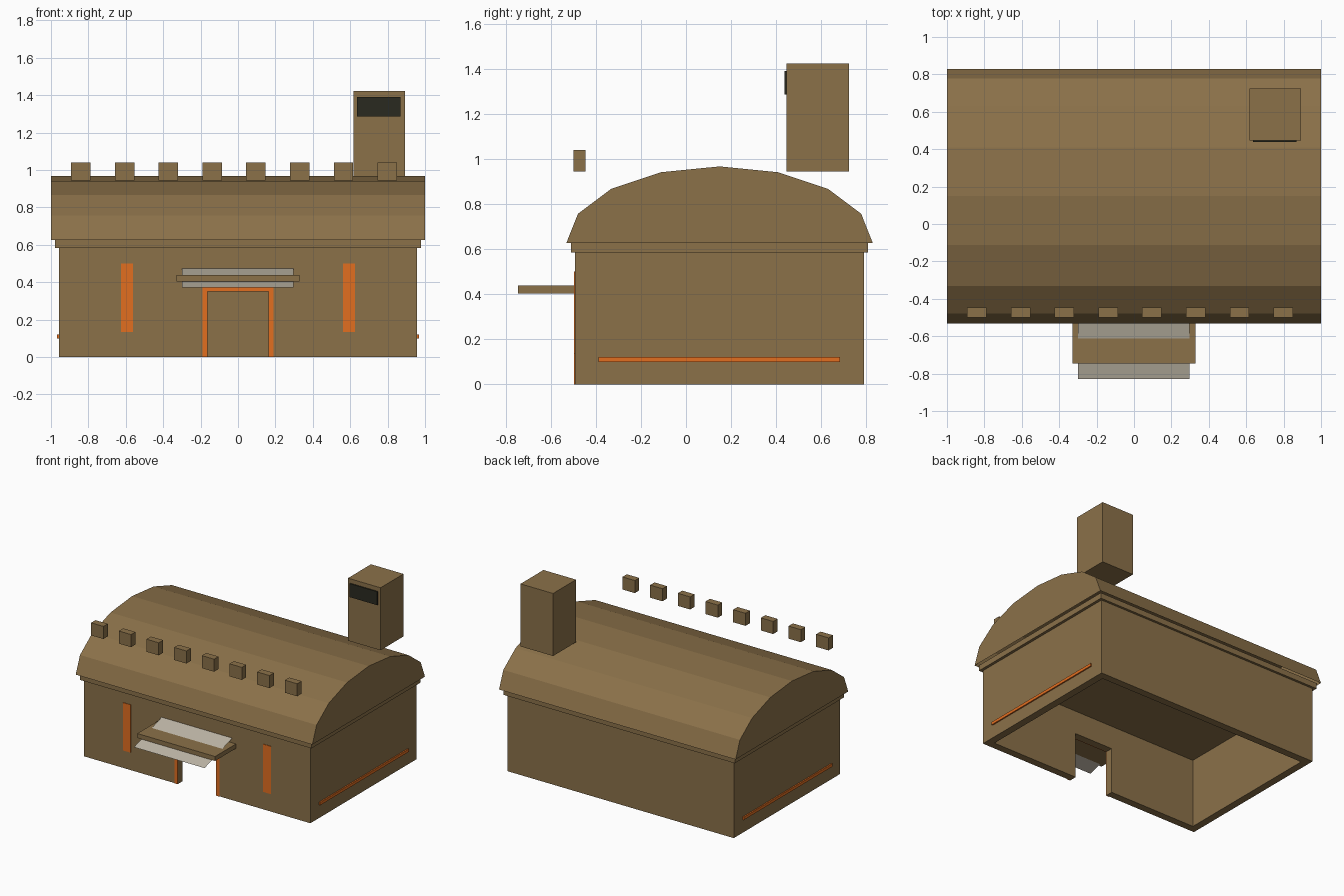
import bpy, bmesh, math

if "Cube" in bpy.data.objects:
    bpy.data.objects.remove(bpy.data.objects["Cube"])


def material(name, srgb):
    m = bpy.data.materials.new(name)
    m.diffuse_color = [(c / 255 / 12.92 if c < 11 else ((c / 255 + 0.055) / 1.055) ** 2.4)
                       for c in srgb] + [1.0]
    m.use_nodes = True
    m.node_tree.nodes["Principled BSDF"].inputs["Base Color"].default_value = m.diffuse_color
    return m


BROWN = material("clay_brown", (139, 113, 73))
ORANGE = material("orange_trim", (226, 110, 32))
DARK = material("dark_vent", (42, 42, 32))
PALE = material("pale_cloth", (190, 182, 166))


def finish(name, bm, mat):
    bmesh.ops.recalc_face_normals(bm, faces=bm.faces)
    mesh = bpy.data.meshes.new(name)
    bm.to_mesh(mesh)
    bm.free()
    mesh.materials.append(mat)
    ob = bpy.data.objects.new(name, mesh)
    bpy.context.collection.objects.link(ob)
    return ob


def box(name, x, y, z, mat):
    """Box from (min, max) ranges on each axis."""
    bm = bmesh.new()
    bmesh.ops.create_cube(bm, size=1)
    for v in bm.verts:
        v.co = [r[0] if c < 0 else r[1] for c, r in zip(v.co, (x, y, z))]
    return finish(name, bm, mat)


def cut(target, cutter):
    cutter.hide_render = True
    mod = target.modifiers.new("cut", 'BOOLEAN')
    mod.operation = 'DIFFERENCE'
    mod.solver = 'EXACT'
    mod.object = cutter
    bpy.context.view_layer.objects.active = target
    bpy.ops.object.modifier_apply(modifier=mod.name)
    bpy.data.objects.remove(cutter)


# Hollow walls, open underneath, with a doorway in the front
W, FRONT, BACK, T = 0.957, -0.493, 0.79, 0.057
walls = box("walls", (-W, W), (FRONT, BACK), (0, 0.585), BROWN)
cut(walls, box("room_cutter", (-W + T, W - T), (FRONT + T, BACK - T), (-0.2, 0.529), BROWN))
cut(walls, box("door_cutter", (-0.163, 0.163), (FRONT - 0.1, FRONT + 0.15), (-0.1, 0.35), BROWN))

# Cornice under the roof
box("cornice", (-0.978, 0.978), (-0.51, 0.808), (0.584, 0.627), BROWN)

# Barrel roof: half ellipse of eight sides, extruded along x, open underneath
bm = bmesh.new()
arc = [bm.verts.new((-1, 0.149 - 0.68 * math.cos(math.pi * i / 8),
                     0.627 + 0.34 * math.sin(math.pi * i / 8))) for i in range(9)]
end = bm.faces.new(arc)
ext = bmesh.ops.extrude_face_region(bm, geom=[end])
for v in ext["geom"]:
    if isinstance(v, bmesh.types.BMVert):
        v.co.x = 1
bmesh.ops.recalc_face_normals(bm, faces=bm.faces)
underside = [f for f in bm.faces if f.calc_center_median().z < 0.63]
bmesh.ops.delete(bm, geom=underside, context='FACES_ONLY')
finish("barrel_roof", bm, BROWN)

# Row of battlement blocks along the front
for i in range(8):
    cx = -0.84 + 0.234 * i
    box(f"battlement_{i + 1}", (cx - 0.052, cx + 0.052), (-0.5, -0.447), (0.944, 1.04), BROWN)

# Tower with a dark vent
box("tower", (0.617, 0.892), (0.447, 0.724), (0.945, 1.423), BROWN)
box("tower_vent", (0.636, 0.869), (0.438, 0.448), (1.287, 1.39), DARK)

# Door frame
F = (FRONT - 0.004, FRONT + 0.002)
box("door_frame_top", (-0.19, 0.19), F, (0.35, 0.375), ORANGE)
for side, s in (("left", -1), ("right", 1)):
    def span(a, b):
        return tuple(sorted((s * a, s * b)))
    box(f"door_frame_{side}", span(0.163, 0.19), F, (0, 0.35), ORANGE)
    # Tall front strips and low side rails
    box(f"front_strip_{side}", span(0.561, 0.626), F, (0.135, 0.5), ORANGE)
    box(f"side_rail_{side}", span(W - 0.002, W + 0.01), (-0.388, 0.683), (0.1, 0.122), ORANGE)

# Awning slab with a slanted cloth sheet passing through it
box("awning_slab", (-0.33, 0.328), (-0.745, FRONT + 0.002), (0.404, 0.438), BROWN)
bm = bmesh.new()
bm.faces.new([bm.verts.new(p) for p in ((-0.3, -0.828, 0.373), (0.297, -0.828, 0.373),
                                        (0.297, -0.474, 0.48), (-0.3, -0.474, 0.48))])
cloth = finish("awning_cloth", bm, PALE)
if cloth.data.polygons[0].normal.z < 0:
    cloth.data.flip_normals()
